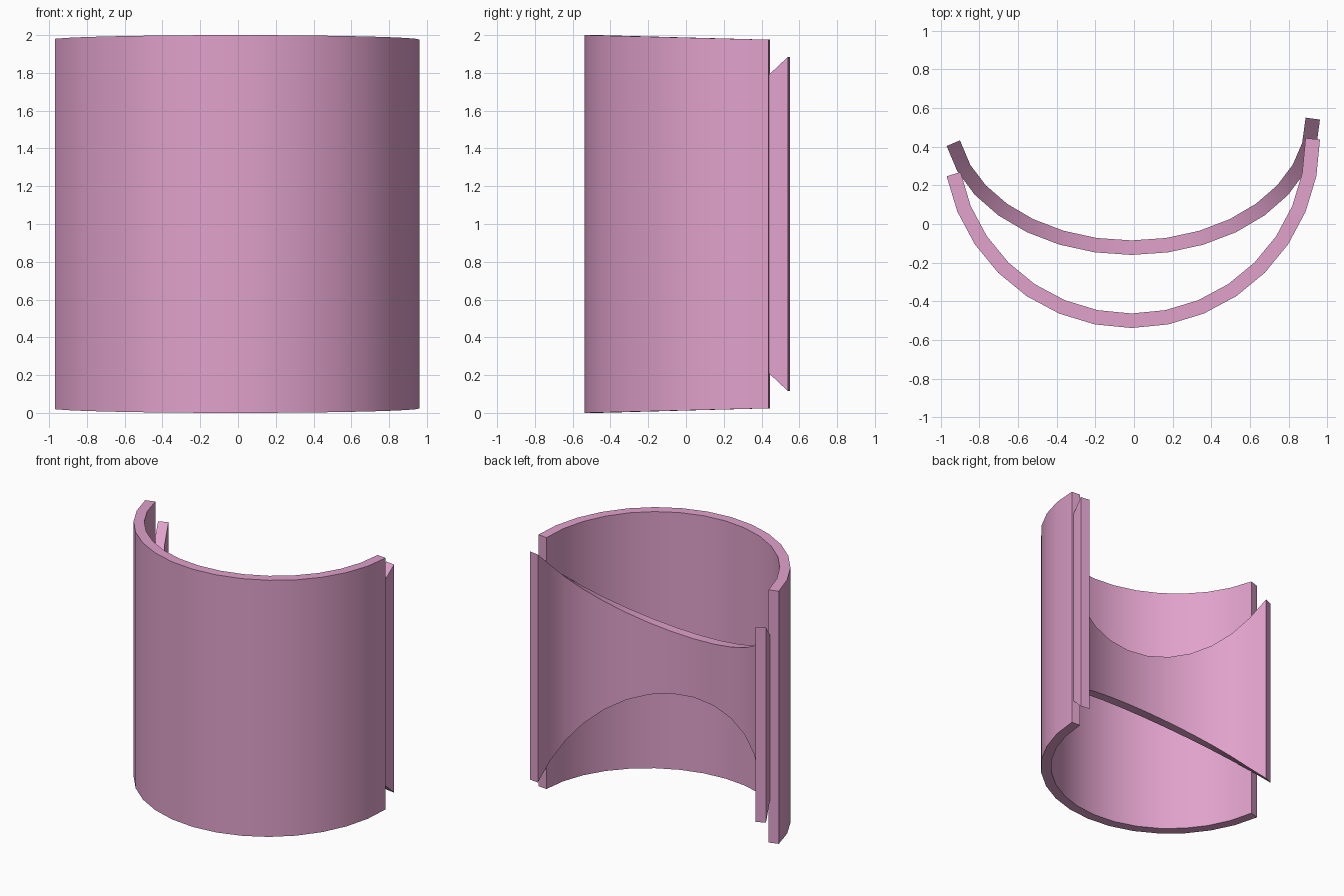
import bpy, bmesh, math

if "Cube" in bpy.data.objects:
    bpy.data.objects.remove(bpy.data.objects["Cube"])

# Single flat colour
pink = bpy.data.materials.new("pink")
pink.diffuse_color = (0.75, 0.36, 0.60, 1.0)
pink.use_nodes = True
pink.node_tree.nodes["Principled BSDF"].inputs["Base Color"].default_value = pink.diffuse_color

STEP = math.radians(11.25)
THICKNESS = 0.075


def curved_wall(name, centre_y, radius_x, radius_y, half_height):
    """Upright arc wall, mirrored about z = 1, thickened inwards."""
    bm = bmesh.new()
    columns = []
    for i in range(-7, 9):
        a = i * STEP
        x = -0.013 + radius_x * math.sin(a)
        y = centre_y - radius_y * math.cos(a)
        h = half_height(y)
        columns.append([bm.verts.new((x, y, 1 + s * h)) for s in (-1, 1)])
    for (b0, t0), (b1, t1) in zip(columns, columns[1:]):
        bm.faces.new((b0, b1, t1, t0))
    mesh = bpy.data.meshes.new(name)
    bm.to_mesh(mesh)
    bm.free()
    mesh.materials.append(pink)
    obj = bpy.data.objects.new(name, mesh)
    bpy.context.collection.objects.link(obj)

    # Thickness, then smooth sides with crisp rims
    bpy.ops.object.select_all(action='DESELECT')
    obj.select_set(True)
    bpy.context.view_layer.objects.active = obj
    solid = obj.modifiers.new("thickness", 'SOLIDIFY')
    solid.thickness = THICKNESS
    solid.offset = -1
    bpy.ops.object.modifier_apply(modifier=solid.name)
    bpy.ops.object.shade_smooth_by_angle(angle=math.radians(30))
    return obj


# Tall front wall, almost straight top and bottom edges
curved_wall("outer_wall", 0.437, 0.975, 0.975,
            lambda y: 1.0 - 0.025 * (y + 0.538))

# Shallower back wall, narrowing to a waist in the middle
curved_wall("inner_wall", 0.54, 0.975, 0.70,
            lambda y: 0.885 - 0.94 * (0.54 - y))
